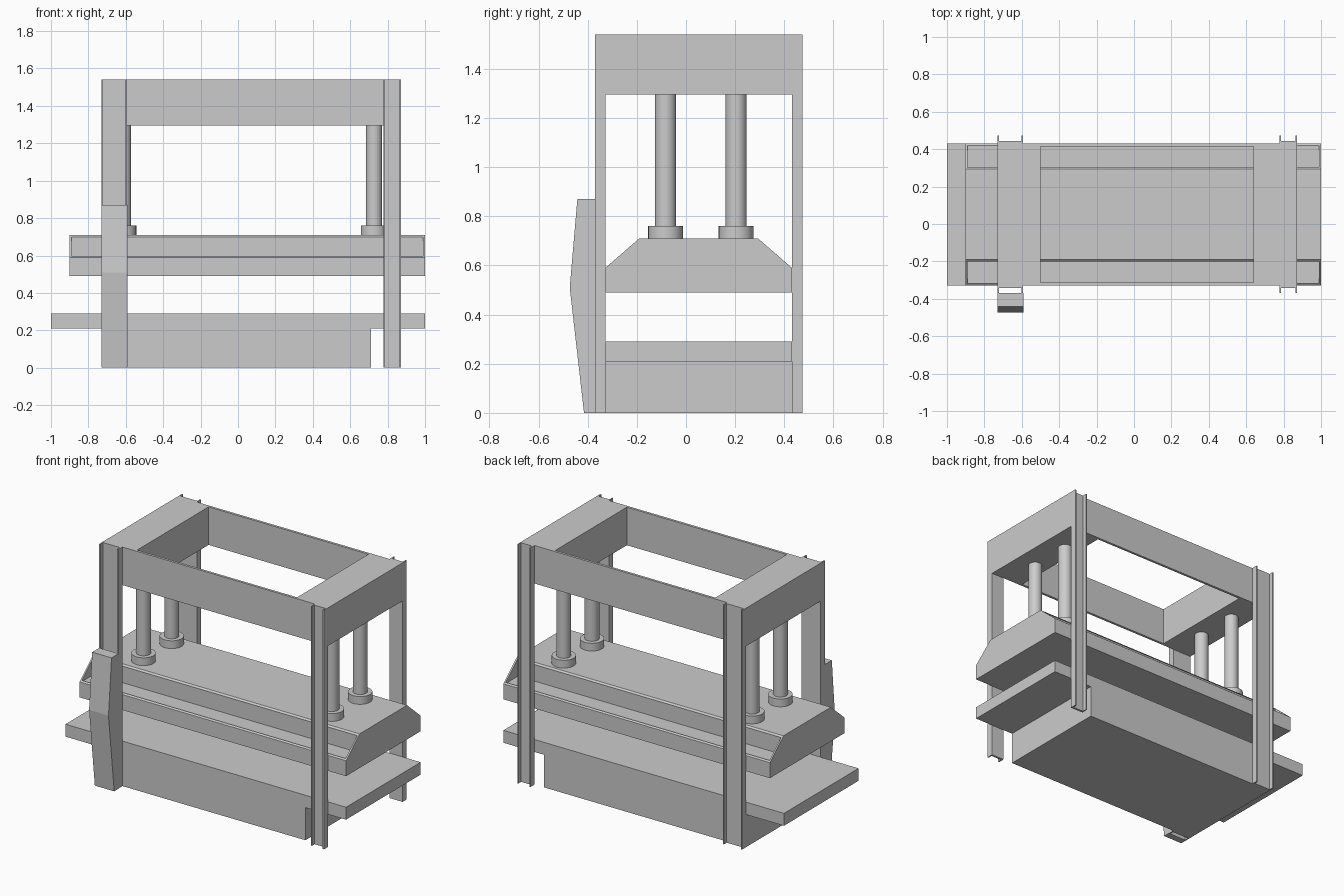
import bpy, bmesh
from mathutils import Vector

if "Cube" in bpy.data.objects:
    bpy.data.objects.remove(bpy.data.objects["Cube"])

Y0, Y1 = -0.328, 0.431      # front and back of the machine body
TOP, FLANGE = 1.54, 0.042   # frame height, channel depth


def finish(name, bm):
    bmesh.ops.recalc_face_normals(bm, faces=bm.faces)
    me = bpy.data.meshes.new(name)
    bm.to_mesh(me)
    bm.free()
    ob = bpy.data.objects.new(name, me)
    bpy.context.collection.objects.link(ob)
    return ob


def prism(name, points, direction):
    """Extrude a closed 3D outline along a direction."""
    bm = bmesh.new()
    face = bm.faces.new([bm.verts.new(p) for p in points])
    ext = bmesh.ops.extrude_face_region(bm, geom=[face])
    verts = [g for g in ext["geom"] if isinstance(g, bmesh.types.BMVert)]
    bmesh.ops.translate(bm, verts=verts, vec=Vector(direction))
    return finish(name, bm)


def box(name, x0, x1, y0, y1, z0, z1):
    return prism(name, [(x0, y0, z0), (x1, y0, z0), (x1, y1, z0), (x0, y1, z0)],
                 (0, 0, z1 - z0))


def side_profile(name, x0, x1, yz):
    return prism(name, [(x0, y, z) for y, z in yz], (x1 - x0, 0, 0))


def cylinder(name, x, y, r, z0, z1):
    bpy.ops.mesh.primitive_cylinder_add(vertices=32, radius=r, depth=z1 - z0,
                                        location=(x, y, (z0 + z1) / 2))
    ob = bpy.context.object
    ob.name = name
    bpy.ops.object.shade_smooth_by_angle()


# Base and lower table
box("base", -0.73, 0.71, Y0, Y1, 0, 0.21)
box("lower_table", -1, 1, Y0, Y1, 0.21, 0.29)

# Moving platen: core with open troughs, closed by sloped end plates
ya, yb = -0.19, 0.293
core = [(Y0, 0.49), (Y1, 0.49), (Y1, 0.59), (Y1 - 0.01, 0.598), (Y1 - 0.01, 0.59),
        (yb + 0.004, 0.59), (yb + 0.004, 0.70), (yb + 0.01, 0.70), (yb, 0.71),
        (ya, 0.71), (ya - 0.01, 0.70), (ya - 0.004, 0.70), (ya - 0.004, 0.59),
        (Y0 + 0.01, 0.59), (Y0 + 0.01, 0.598), (Y0, 0.59)]
side_profile("platen_core", -0.89, 0.99, core)
end = [(Y0, 0.49), (Y1, 0.49), (Y1, 0.59), (yb, 0.71), (ya, 0.71), (Y0, 0.59)]
side_profile("platen_end_left", -0.90, -0.89, end)
side_profile("platen_end_right", 0.99, 1.0, end)

# Hydraulic rods with collars
for side, x in (("left", -0.615), ("right", 0.728)):
    for place, y in (("front", -0.083), ("back", 0.204)):
        cylinder(f"rod_{place}_{side}", x, y, 0.043, 0.74, 1.31)
        cylinder(f"rod_collar_{place}_{side}", x, y, 0.071, 0.71, 0.76)

# Channel-section columns, open outwards
for side, x0, x1 in (("left", -0.73, -0.594), ("right", 0.778, 0.871)):
    for place, y, s in (("front", Y0, -1), ("back", Y1, 1)):
        t, web, tip = 0.008, y + s * 0.014, y + s * FLANGE
        prism(f"column_{place}_{side}",
              [(x0, y, 0), (x1, y, 0), (x1, tip, 0), (x1 - t, tip, 0),
               (x1 - t, web, 0), (x0 + t, web, 0), (x0 + t, tip, 0), (x0, tip, 0)],
              (0, 0, TOP))

# Top frame: two end beams and two thin long plates
ZB = 1.295
box("end_beam_left", -0.73, -0.50, Y0, Y1, ZB, TOP)
box("end_beam_right", 0.64, 0.871, Y0, Y1, ZB, TOP)
box("long_beam_front", -0.50, 0.64, Y0, Y0 + 0.016, ZB, TOP)
box("long_beam_back", -0.50, 0.64, Y1 - 0.016, Y1, ZB, TOP)

# Control cabinet on the front left column
side_profile("control_cabinet", -0.73, -0.592,
             [(-0.37, 0), (-0.415, 0), (-0.473, 0.51), (-0.442, 0.87), (-0.37, 0.87)])
